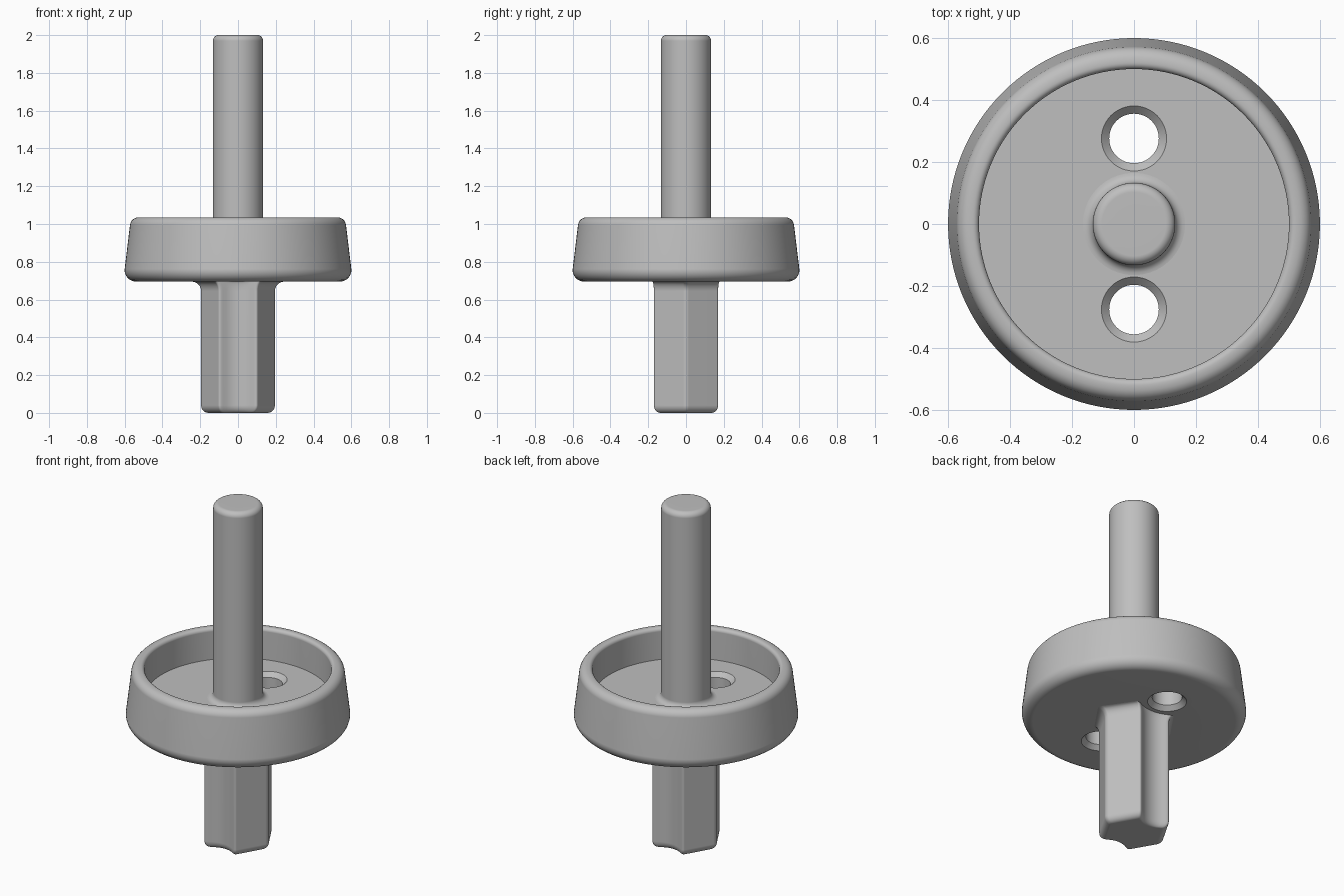
import bpy, bmesh, math
from mathutils import Vector

cube = bpy.data.objects.get("Cube")
if cube:
    bpy.data.objects.remove(cube, do_unlink=True)

# One plain grey for the whole part
grey = bpy.data.materials.new("plain_grey")
grey.use_nodes = True
colour = (0.52, 0.52, 0.52, 1)
grey.diffuse_color = colour
grey.node_tree.nodes["Principled BSDF"].inputs["Base Color"].default_value = colour


def rounded(points, closed=False, steps=6):
    """Round the corners of a 2D path; each point is (x, y, radius)."""
    out, n = [], len(points)
    for i, (x, y, r) in enumerate(points):
        p = Vector((x, y))
        if r == 0 or (not closed and i in (0, n - 1)):
            out.append(p)
            continue
        a = (Vector(points[i - 1][:2]) - p).normalized()
        b = (Vector(points[(i + 1) % n][:2]) - p).normalized()
        half = a.angle(b) / 2
        centre = p + (a + b).normalized() * r / math.sin(half)
        reach = r / math.tan(half)
        start, end = p + a * reach - centre, p + b * reach - centre
        sweep = start.angle_signed(end)
        for k in range(steps + 1):
            t = -sweep * k / steps
            out.append(centre + Vector((start.x * math.cos(t) - start.y * math.sin(t),
                                        start.x * math.sin(t) + start.y * math.cos(t))))
    return out


def loft(name, rings):
    """Skin a stack of matching rings and cap both ends."""
    bm = bmesh.new()
    loops = [[bm.verts.new(co) for co in ring] for ring in rings]
    n = len(loops[0])
    for low, high in zip(loops, loops[1:]):
        for i in range(n):
            j = (i + 1) % n
            bm.faces.new((low[i], low[j], high[j], high[i]))
    bm.faces.new(loops[0][::-1])
    bm.faces.new(loops[-1])
    bmesh.ops.recalc_face_normals(bm, faces=bm.faces)
    mesh = bpy.data.meshes.new(name)
    bm.to_mesh(mesh)
    bm.free()
    obj = bpy.data.objects.new(name, mesh)
    bpy.context.collection.objects.link(obj)
    mesh.materials.append(grey)
    return obj


def lathe(name, profile, segments=96, y=0):
    turn = [2 * math.pi * k / segments for k in range(segments)]
    return loft(name, [[(p.x * math.cos(t), y + p.x * math.sin(t), p.y) for t in turn]
                       for p in profile])


def select(obj):
    bpy.ops.object.select_all(action='DESELECT')
    obj.select_set(True)
    bpy.context.view_layer.objects.active = obj


def finish(obj):
    select(obj)
    bpy.ops.object.shade_smooth_by_angle(angle=math.radians(32))
    weighted = obj.modifiers.new("flat_normals", 'WEIGHTED_NORMAL')
    weighted.keep_sharp = True


# Tapered dish with a rounded rim and a recessed floor
BOTTOM, FLOOR, RIM = 0.695, 0.85, 1.035
dish = lathe("dish", rounded([
    (0.3, BOTTOM, 0), (0.608, BOTTOM, 0.06), (0.567, RIM, 0.045),
    (0.5, RIM, 0.02), (0.5, FLOOR, 0), (0.3, FLOOR, 0)]), 128)

# Two through holes, chamfered above and below
for side in (-1, 1):
    cutter = lathe("hole_cutter", [Vector(p) for p in (
        (0.105, BOTTOM - 0.1), (0.105, BOTTOM), (0.08, BOTTOM + 0.025),
        (0.08, FLOOR - 0.025), (0.105, FLOOR), (0.105, FLOOR + 0.1))], 48, side * 0.276)
    cutter.hide_render = True
    cut = dish.modifiers.new("hole", 'BOOLEAN')
    cut.operation, cut.solver, cut.object = 'DIFFERENCE', 'EXACT', cutter
    select(dish)
    bpy.ops.object.modifier_apply(modifier=cut.name)
    bpy.data.objects.remove(cutter, do_unlink=True)
finish(dish)

# Round rod with a filleted foot and rounded tip
finish(lathe("rod", rounded([
    (0.165, FLOOR - 0.02, 0), (0.165, FLOOR, 0), (0.133, FLOOR, 0.032),
    (0.133, 2, 0.03), (0.05, 2, 0)])))

# Hexagonal stem with a shallow groove below each hole
groove = []
for k in range(9):
    a = math.radians(35 - 70 * k / 8)
    groove.append((0.14 * math.sin(a), 0.28 - 0.14 * math.cos(a), 0))
half = [(0.2, 0, 0.03), (0.1, 0.173, 0.012)] + groove + [(-0.1, 0.173, 0.012)]
outline = rounded(half + [(-x, -y, r) for x, y, r in half], closed=True, steps=4)

levels = []
STEPS = 6
for k in range(STEPS + 1):  # rounded lower edge
    a = math.pi / 2 * k / STEPS
    s = 1 - 0.2 * (1 - math.sin(a))
    levels.append((s, s, 0.04 * (1 - math.cos(a))))
for k in range(STEPS + 1):  # flare into the dish
    a = math.pi / 2 * k / STEPS
    flare = 1 - math.cos(a)
    levels.append((1 + 0.25 * flare, 1 + 0.05 * flare, BOTTOM - 0.05 * (1 - math.sin(a))))
levels.append((1.25, 1.05, BOTTOM + 0.01))
finish(loft("hex_stem", [[(p.x * sx, p.y * sy, z) for p in outline] for sx, sy, z in levels]))
